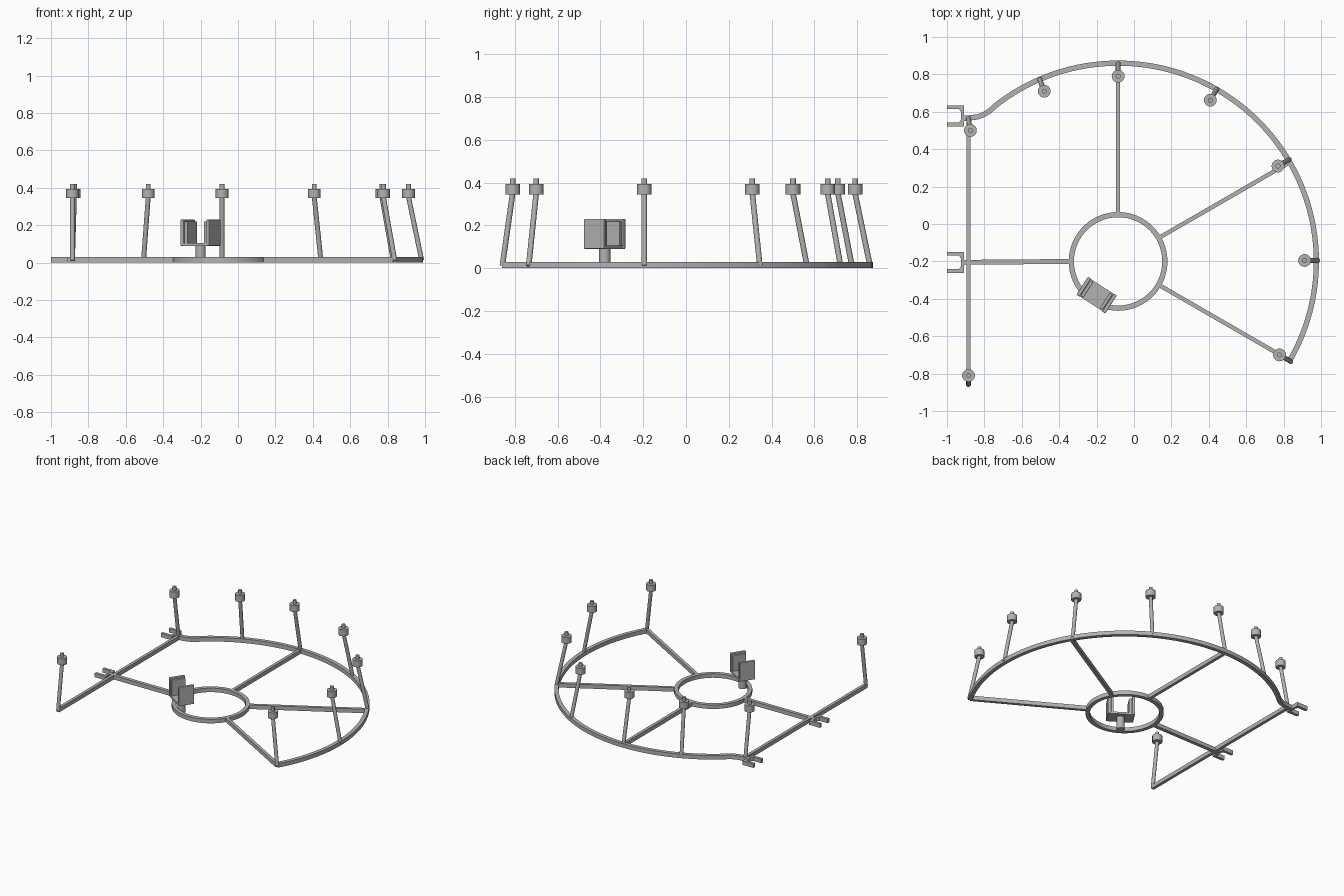
import bpy, bmesh, math
from mathutils import Vector, Matrix

cube = bpy.data.objects.get("Cube")
if cube:
    bpy.data.objects.remove(cube, do_unlink=True)

grey = bpy.data.materials.new("plain grey")
grey.use_nodes = True
tone = (0.45, 0.45, 0.45, 1)
grey.diffuse_color = tone
grey.node_tree.nodes["Principled BSDF"].inputs["Base Color"].default_value = tone

CX, CY, H = -0.085, -0.2, 0.03
ARC_R, RING_R = 1.06, 0.25


def finish(name, bm, smooth=False):
    bmesh.ops.recalc_face_normals(bm, faces=bm.faces)
    mesh = bpy.data.meshes.new(name)
    bm.to_mesh(mesh)
    bm.free()
    mesh.materials.append(grey)
    ob = bpy.data.objects.new(name, mesh)
    bpy.context.collection.objects.link(ob)
    if smooth:
        bpy.ops.object.select_all(action="DESELECT")
        ob.select_set(True)
        bpy.context.view_layer.objects.active = ob
        bpy.ops.object.shade_smooth_by_angle(angle=math.radians(35))
    return ob


def polar(r, degrees):
    a = math.radians(degrees)
    return Vector((CX + r * math.cos(a), CY + r * math.sin(a)))


def rail(name, path, width, closed=False, z0=0.0, z1=H):
    """Rectangular bar swept along a flat path."""
    pts = [Vector(p) for p in path]
    n = len(pts)
    bm = bmesh.new()
    loops = []
    for i, p in enumerate(pts):
        before = pts[i - 1] if closed or i else p
        after = pts[(i + 1) % n] if closed or i < n - 1 else p
        t = (after - before).normalized()
        side = Vector((-t.y, t.x)) * width / 2
        loops.append([bm.verts.new((*(p + side * s), z))
                      for s, z in ((1, z0), (1, z1), (-1, z1), (-1, z0))])
    for i in range(n if closed else n - 1):
        a, b = loops[i], loops[(i + 1) % n]
        for k in range(4):
            m = (k + 1) % 4
            bm.faces.new((a[k], a[m], b[m], b[k]))
    if not closed:
        bm.faces.new(loops[0])
        bm.faces.new(loops[-1])
    return finish(name, bm, len(pts) > 2)


def add_rod(bm, a, b, r, sides=20):
    a, b = Vector(a), Vector(b)
    d = b - a
    turn = Vector((0, 0, 1)).rotation_difference(d).to_matrix().to_4x4()
    bmesh.ops.create_cone(bm, cap_ends=True, segments=sides, radius1=r, radius2=r,
                          depth=d.length, matrix=Matrix.Translation((a + b) / 2) @ turn)


# Outer arc with a reversed bend where it meets the side bar
outer = [polar(ARC_R, -30 + 158 * i / 72) for i in range(73)]
outer += [(-0.775, 0.602), (-0.805, 0.584), (-0.84, 0.572), (-0.895, 0.566)]
rail("outer_arc", outer, 0.028)
rail("inner_ring", [polar(RING_R, 6 * i) for i in range(60)], 0.028, closed=True)

# Side bar and spokes
BAR_X = -0.885
rail("side_bar", [(BAR_X, -0.86), (BAR_X, 0.57)], 0.022)
for angle, label in ((-30, "front"), (30, "middle"), (90, "back")):
    rail(label + "_spoke", [polar(RING_R, angle), polar(ARC_R, angle)], 0.022)
rail("side_spoke", [(-0.92, -0.205), polar(RING_R, 180)], 0.026)

# Open clips on the outside of the side bar
for y, label in ((0.578, "back"), (-0.205, "front")):
    half = 0.056
    bm = bmesh.new()
    outline = [(-1, half), (-0.91, half), (-0.91, -half), (-1, -half),
               (-1, -half + 0.02), (-0.935, -half + 0.02), (-0.925, -half + 0.035),
               (-0.925, half - 0.035), (-0.935, half - 0.02), (-1, half - 0.02)]
    face = bm.faces.new([bm.verts.new((x, y + dy, 0)) for x, dy in outline])
    up = bmesh.ops.extrude_face_region(bm, geom=[face])["geom"]
    bmesh.ops.translate(bm, vec=(0, 0, H),
                        verts=[v for v in up if isinstance(v, bmesh.types.BMVert)])
    finish(label + "_clip", bm)
rail("back_clip_arm", [(-0.915, 0.566), (-0.88, 0.566)], 0.028)

# Leaning posts with a round cap and a tip
posts = [((CX, 0.86), (CX, 0.79)), ((-0.505, 0.775), (-0.48, 0.71)),
         ((0.443, 0.722), (0.408, 0.662)), ((0.83, 0.345), (0.77, 0.31)),
         ((0.982, -0.195), (0.912, -0.195)), ((0.838, -0.735), (0.778, -0.70)),
         ((BAR_X, 0.565), (-0.875, 0.50)), ((BAR_X, -0.858), (BAR_X, -0.81))]
for i, (foot, head) in enumerate(posts):
    bm = bmesh.new()
    add_rod(bm, (*foot, 0.012), (*head, 0.35), 0.013)
    add_rod(bm, (*head, 0.345), (*head, 0.393), 0.034, 32)
    add_rod(bm, (*head, 0.39), (*head, 0.42), 0.013)
    finish(f"post_{i + 1}", bm, True)

# Fork holder standing on the inner ring
spot = Vector((-0.2, -0.38, 0))
bm = bmesh.new()
add_rod(bm, spot, spot + Vector((0, 0, 0.1)), 0.027, 32)
finish("holder_stem", bm, True)

place = Matrix.Translation(spot) @ Matrix.Rotation(math.radians(-33), 4, "Z")


def block(name, low, high, bevel=0.0):
    bm = bmesh.new()
    low, high = Vector(low), Vector(high)
    bmesh.ops.create_cube(bm, size=1, matrix=place @ Matrix.Translation((low + high) / 2)
                          @ Matrix.Diagonal((*(high - low), 1)))
    if bevel:
        bmesh.ops.bevel(bm, geom=bm.edges[:], offset=bevel, segments=2,
                        affect="EDGES", profile=0.5)
    finish(name, bm)


block("holder_base", (-0.075, -0.055, 0.09), (0.075, 0.055, 0.105))
for s, label in ((-1, "right"), (1, "left")):
    x = sorted((s * 0.052, s * 0.07))
    block(label + "_holder_arm", (x[0], -0.05, 0.09), (x[1], 0.05, 0.22), 0.004)
    x = sorted((s * 0.072, s * 0.092))
    block(label + "_holder_pad", (x[0], -0.057, 0.09), (x[1], 0.057, 0.23), 0.004)
    x = sorted((s * 0.068, s * 0.074))
    block(label + "_holder_spacer", (x[0], -0.045, 0.095), (x[1], 0.045, 0.215))
